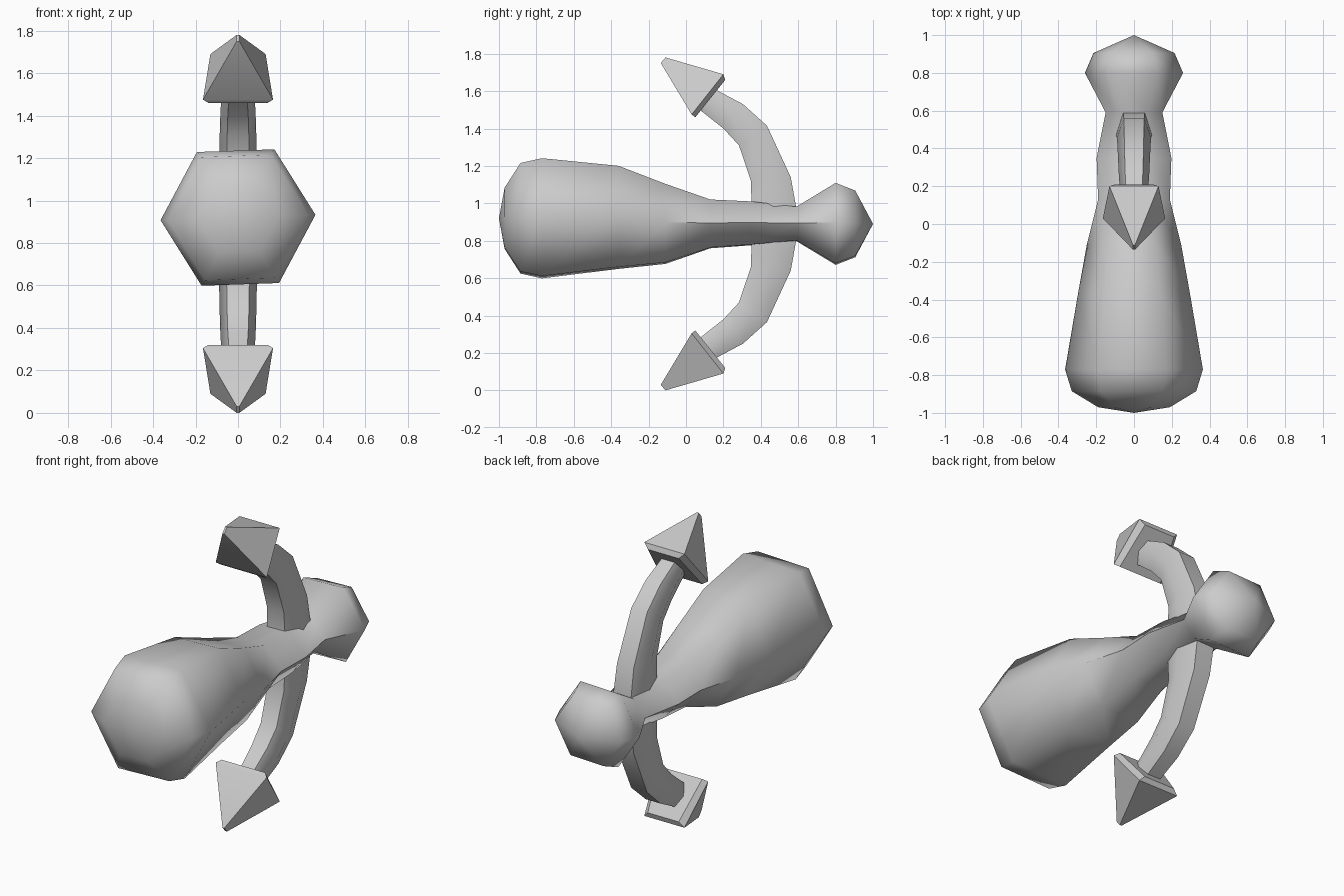
import bpy, bmesh
from math import cos, sin, radians
from mathutils import Vector

if "Cube" in bpy.data.objects:
    bpy.data.objects.remove(bpy.data.objects["Cube"])

MID_Z = 0.89  # mirror height of the two arms


def loft(name, rings, tip_start=None, tip_end=None):
    """Skin a list of equal-length rings; ends close to a tip or a flat cap."""
    bm = bmesh.new()
    loops = [[bm.verts.new(p) for p in ring] for ring in rings]
    n = len(loops[0])
    for a, b in zip(loops, loops[1:]):
        for i in range(n):
            j = (i + 1) % n
            bm.faces.new((a[i], a[j], b[j], b[i]))
    for loop, tip in ((loops[0], tip_start), (loops[-1], tip_end)):
        if tip:
            v = bm.verts.new(tip)
            for i in range(n):
                bm.faces.new((loop[i], loop[(i + 1) % n], v))
        else:
            bm.faces.new(loop)
    bmesh.ops.recalc_face_normals(bm, faces=bm.faces)
    mesh = bpy.data.meshes.new(name)
    bm.to_mesh(mesh)
    bm.free()
    obj = bpy.data.objects.new(name, mesh)
    bpy.context.collection.objects.link(obj)
    return obj


def smooth(obj, angle):
    bpy.ops.object.select_all(action='DESELECT')
    obj.select_set(True)
    bpy.context.view_layer.objects.active = obj
    bpy.ops.object.shade_smooth_by_angle(angle=radians(angle))


def hexagon(y, rx, half_z, cz):
    rz = half_z / 0.866
    return [(rx * cos(radians(60 * i + 2)), y, cz + rz * sin(radians(60 * i + 2)))
            for i in range(6)]


# Handle, neck and end knob: (y, half width, half height, centre z)
body_rings = [
    (-0.97, 0.19, 0.16, 0.92), (-0.885, 0.33, 0.29, 0.92), (-0.77, 0.365, 0.315, 0.92),
    (-0.36, 0.295, 0.27, 0.925), (-0.11, 0.25, 0.21, 0.89), (0.13, 0.19, 0.128, 0.89),
    (0.35, 0.198, 0.115, 0.893), (0.59, 0.15, 0.09, 0.89), (0.80, 0.26, 0.215, 0.89),
    (0.905, 0.215, 0.175, 0.89)]
body = loft("body", [hexagon(*r) for r in body_rings], (0, -1, 0.92), (0, 1, 0.89))
smooth(body, 60)

# Curved arm: (inner edge y, z, outer edge y, z, half width)
arm_rings = [
    (0.35, 0.89, 0.59, 0.89, 0.095), (0.35, 1.01, 0.588, 0.985, 0.095),
    (0.347, 1.12, 0.56, 1.14, 0.09), (0.283, 1.31, 0.433, 1.415, 0.085),
    (0.20, 1.40, 0.305, 1.53, 0.08), (0.08, 1.495, 0.155, 1.61, 0.07)]


def arm_section(iy, iz, oy, oz, w):
    a, b = Vector((0, iy, iz)), Vector((0, oy, oz))
    m, x = (a + b) / 2, Vector((w, 0, 0))
    return [a - x * 0.6, a + x * 0.6, m + x, b + x * 0.6, b - x * 0.6, m - x]


# Barbed arrow head: wider on the inner side, thin rim, small blunt tip
def head_section(iy, iz, iw, oy, oz, ow):
    return [(-iw, iy, iz), (iw, iy, iz), (ow, oy, oz), (-ow, oy, oz)]


head_rings = [
    head_section(0.05, 1.46, 0.14, 0.21, 1.66, 0.10),
    head_section(0.03, 1.475, 0.165, 0.20, 1.69, 0.13),
    head_section(-0.135, 1.75, 0.006, -0.11, 1.78, 0.006)]

# Upper and lower arms mirrored about the body axis
for side, sign in (("upper", 1), ("lower", -1)):
    def flip(ring):
        return [(p[0], p[1], MID_Z + sign * (p[2] - MID_Z)) for p in ring]
    arm = loft(side + "_arm", [flip(arm_section(*r)) for r in arm_rings])
    smooth(arm, 65)
    head = loft(side + "_arrow_head", [flip(r) for r in head_rings])
    smooth(head, 40)
